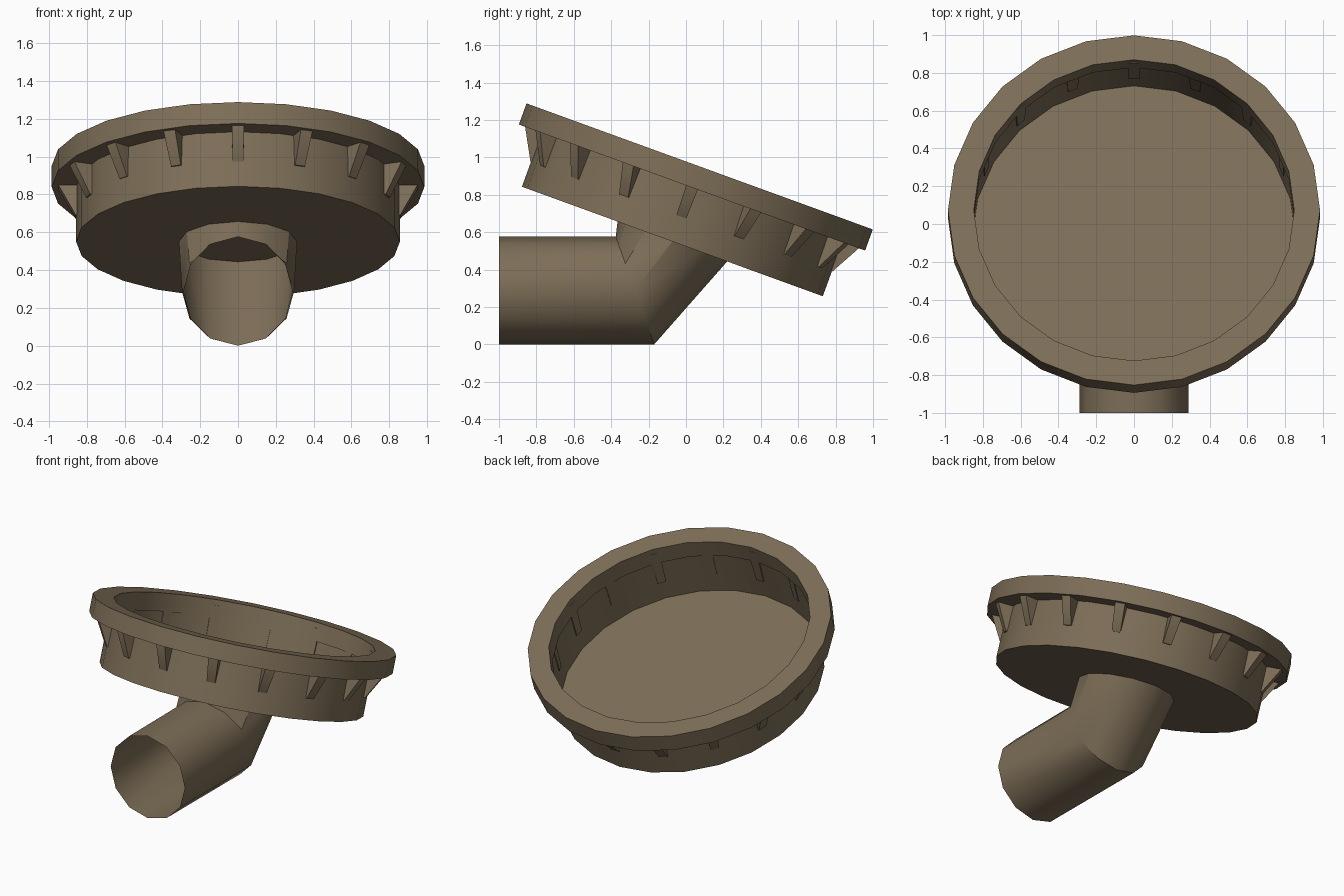
import bpy, bmesh, math
from mathutils import Matrix, Vector

if "Cube" in bpy.data.objects:
    bpy.data.objects.remove(bpy.data.objects["Cube"])

mat = bpy.data.materials.new("warm_brown")
mat.diffuse_color = (0.205, 0.155, 0.095, 1)
mat.use_nodes = True
mat.node_tree.nodes["Principled BSDF"].inputs["Base Color"].default_value = mat.diffuse_color

# Tilted frame: origin at the centre of the dish underside
TILT = Matrix.Translation((0, -0.073, 0.55)) @ Matrix.Rotation(math.radians(-20), 4, 'X')


def circle(r, h, n):
    return [Vector((r * math.sin(2 * math.pi * i / n), r * math.cos(2 * math.pi * i / n), h))
            for i in range(n)]


def finish(name, bm, closed=True):
    if closed:
        bmesh.ops.recalc_face_normals(bm, faces=bm.faces[:])
    me = bpy.data.meshes.new(name)
    bm.to_mesh(me)
    bm.free()
    me.materials.append(mat)
    ob = bpy.data.objects.new(name, me)
    bpy.context.collection.objects.link(ob)
    bpy.ops.object.select_all(action='DESELECT')
    ob.select_set(True)
    bpy.context.view_layer.objects.active = ob
    bpy.ops.object.shade_smooth_by_angle(angle=math.radians(32))
    return ob


def loft(name, rings, loop=False, cap=False):
    bm = bmesh.new()
    vs = [[bm.verts.new(p) for p in ring] for ring in rings]
    n = len(vs[0])
    pairs = list(zip(vs, vs[1:])) + ([(vs[-1], vs[0])] if loop else [])
    for a, b in pairs:
        for i in range(n):
            j = (i + 1) % n
            bm.faces.new((a[i], b[i], b[j], a[j]))
    if cap:
        bm.faces.new(vs[0])
    return finish(name, bm)


# Dish: thin wall with a flat bottom
dish = loft("dish", [[TILT @ p for p in circle(0.856, h, 24)] for h in (0, 0.31)], cap=True)
# make the open dish face outwards
if dish.data.polygons[-1].normal.z > 0:
    dish.data.flip_normals()

# Rim: square-section ring around the top
loft("rim", [[TILT @ p for p in circle(r, h, 24)]
             for r, h in ((0.848, 0.307), (0.985, 0.307), (0.985, 0.427), (0.848, 0.427))], loop=True)

# Wedge brackets under the rim
bm = bmesh.new()
profile = ((0.844, 0.14), (0.858, 0.14), (0.95, 0.308), (0.95, 0.39), (0.844, 0.39))
for k in range(16):
    m = TILT @ Matrix.Rotation(k * math.pi / 8, 4, 'Z')
    sides = [[bm.verts.new(m @ Vector((s * (0.028 + 0.03 * (h - 0.14)), r, h))) for r, h in profile]
             for s in (-1, 1)]
    bm.faces.new(sides[0])
    bm.faces.new(sides[1])
    for i in range(5):
        j = (i + 1) % 5
        bm.faces.new((sides[0][i], sides[0][j], sides[1][j], sides[1][i]))
finish("brackets", bm)

# Elbow pipe: open front ring, mitred bend, ring on the dish underside
R = 0.288
unit = circle(1, 0, 12)
front = [Vector((R * p.x, -1, R + R * p.y)) for p in unit]
bend = [Vector((R * 1.03 * p.x, -0.17 - 0.357 * (R + R * p.y), R + R * p.y)) for p in unit]
top = [TILT @ Vector((0.312 * p.x, -0.312 * p.y, 0)) for p in unit]
loft("elbow_pipe", [front, bend, top])
